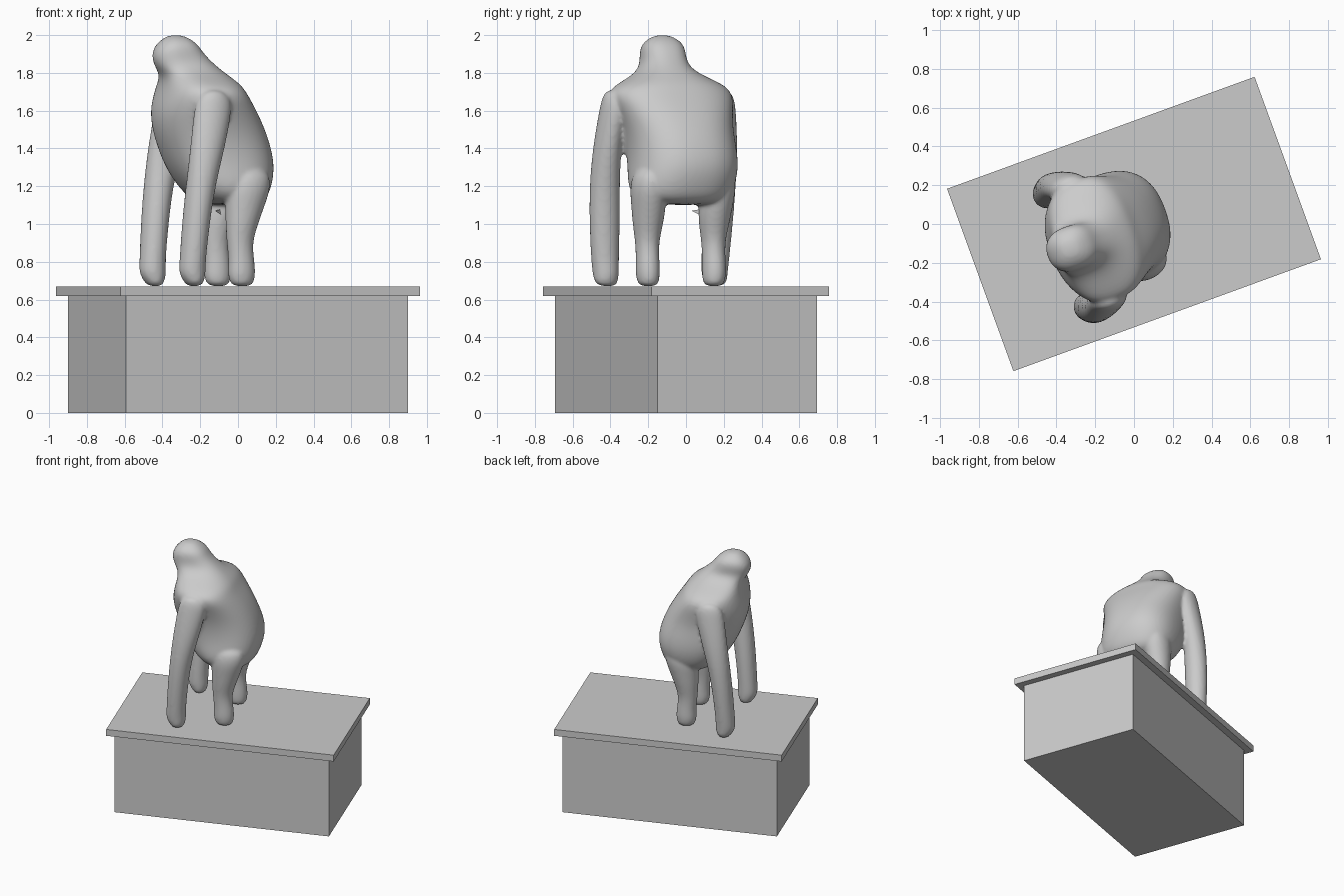
import bpy, bmesh
from math import sin, cos, pi, radians, copysign, sqrt
from mathutils import Vector

if "Cube" in bpy.data.objects:
    bpy.data.objects.remove(bpy.data.objects["Cube"])

YAW = radians(20)                                  # plinth and figure share this turn
FWD = Vector((cos(YAW), sin(YAW), 0))
SIDE = Vector((-sin(YAW), cos(YAW), 0))
MID = Vector((-0.3, -0.12, 0))                     # point on the symmetry plane


def ring(z, x0, x1, y0, y1, n, power):
    """Rounded section turned by YAW, fitted to the given x and y limits."""
    hx, hy = ((x1 - x0) / 2) ** 2, ((y1 - y0) / 2) ** 2
    c, s = cos(YAW) ** 2, sin(YAW) ** 2
    a = sqrt(max((c * hx - s * hy) / (c - s), 0.15 * hx))
    b = sqrt(max((c * hy - s * hx) / (c - s), 0.15 * hy))
    pts = []
    for i in range(n):
        t = 2 * pi * i / n
        u = copysign(abs(cos(t)) ** (2 / power), cos(t))
        v = copysign(abs(sin(t)) ** (2 / power), sin(t))
        pts.append(FWD * (a * u) + SIDE * (b * v))
    mx = max(p.x for p in pts)
    my = max(p.y for p in pts)
    return [Vector(((x0 + x1) / 2 + p.x / mx * (x1 - x0) / 2,
                    (y0 + y1) / 2 + p.y / my * (y1 - y0) / 2, z)) for p in pts]


def loft(bm, rows, n=24, power=2.0, mirror=False):
    rings = []
    for r in rows:
        pts = ring(*r, n, power)
        if mirror:
            pts = [p - SIDE * (2 * (p - MID).dot(SIDE)) for p in pts]
        rings.append([bm.verts.new(p) for p in pts])
    faces = [bm.faces.new((lo[i], lo[(i + 1) % n], hi[(i + 1) % n], hi[i]))
             for lo, hi in zip(rings, rings[1:]) for i in range(n)]
    faces += [bm.faces.new(rings[0]), bm.faces.new(rings[-1])]
    bmesh.ops.recalc_face_normals(bm, faces=faces)


def finish(bm, name):
    me = bpy.data.meshes.new(name)
    bm.to_mesh(me)
    bm.free()
    ob = bpy.data.objects.new(name, me)
    bpy.context.collection.objects.link(ob)
    return ob


def box(name, sx, sy, z0, z1):
    bpy.ops.mesh.primitive_cube_add(size=1, location=(0, 0, (z0 + z1) / 2), rotation=(0, 0, YAW))
    ob = bpy.context.object
    ob.name = name
    ob.scale = (sx, sy, z1 - z0)


# Plinth
box("plinth_base", 1.588, 0.90, 0, 0.62)
box("plinth_top", 1.686, 1.0, 0.62, 0.67)

# Section rows: z, x limits, y limits
torso = [
    (1.10, -0.18, 0.08, -0.18, 0.15), (1.13, -0.25, 0.15, -0.27, 0.22),
    (1.20, -0.32, 0.18, -0.31, 0.26), (1.30, -0.385, 0.195, -0.31, 0.28),
    (1.40, -0.425, 0.178, -0.32, 0.27), (1.50, -0.455, 0.145, -0.345, 0.25),
    (1.60, -0.467, 0.10, -0.385, 0.25), (1.69, -0.447, 0.05, -0.42, 0.25),
    (1.74, -0.43, 0.015, -0.37, 0.20), (1.79, -0.415, -0.055, -0.28, 0.08),
    (1.84, -0.445, -0.12, -0.245, 0.01), (1.90, -0.46, -0.18, -0.247, 0.0),
    (1.95, -0.437, -0.21, -0.238, -0.01), (1.985, -0.395, -0.26, -0.195, -0.055),
    (2.0, -0.36, -0.30, -0.155, -0.095)]
arm = [
    (0.67, -0.265, -0.20, -0.455, -0.375), (0.69, -0.285, -0.18, -0.485, -0.36),
    (0.74, -0.315, -0.17, -0.495, -0.355), (0.80, -0.31, -0.172, -0.502, -0.355),
    (1.0, -0.297, -0.15, -0.512, -0.35), (1.2, -0.277, -0.12, -0.512, -0.35),
    (1.4, -0.253, -0.07, -0.495, -0.345), (1.6, -0.235, -0.03, -0.46, -0.31),
    (1.67, -0.215, -0.04, -0.445, -0.32), (1.71, -0.17, -0.09, -0.42, -0.35)]
leg = [
    (0.67, -0.02, 0.065, -0.24, -0.16), (0.69, -0.045, 0.085, -0.258, -0.142),
    (0.74, -0.055, 0.093, -0.268, -0.138), (0.80, -0.05, 0.088, -0.265, -0.14),
    (0.90, -0.06, 0.075, -0.268, -0.145), (1.0, -0.067, 0.107, -0.283, -0.12),
    (1.1, -0.068, 0.143, -0.29, -0.105), (1.2, -0.065, 0.178, -0.30, -0.11),
    (1.3, -0.03, 0.16, -0.27, -0.13)]

# Standing figure, blended into one smooth skin
bm = bmesh.new()
loft(bm, torso, 32, 2.4)
for flip in (False, True):
    loft(bm, arm, mirror=flip)
    loft(bm, leg, mirror=flip)
body = finish(bm, "ape_body")
body.modifiers.new("round", 'SUBSURF').levels = 2
body.modifiers["round"].render_levels = 2
rm = body.modifiers.new("blend", 'REMESH')
rm.mode = 'VOXEL'
rm.voxel_size = 0.012
rm.use_smooth_shade = True
sm = body.modifiers.new("soften", 'SMOOTH')
sm.factor = 0.5
sm.iterations = 4

# Loose fold of skin behind the far thigh
bm = bmesh.new()
pts = [(-0.12, 0.03, 1.07), (-0.06, 0.11, 1.03), (-0.05, 0.14, 1.09),
       (-0.06, 0.20, 1.10), (-0.03, 0.235, 1.19), (-0.06, 0.16, 1.16)]
v = [bm.verts.new(p) for p in pts]
for f in ((0, 1, 2), (1, 3, 2), (2, 3, 4), (2, 4, 5)):
    bm.faces.new([v[i] for i in f])
finish(bm, "thigh_fold")
